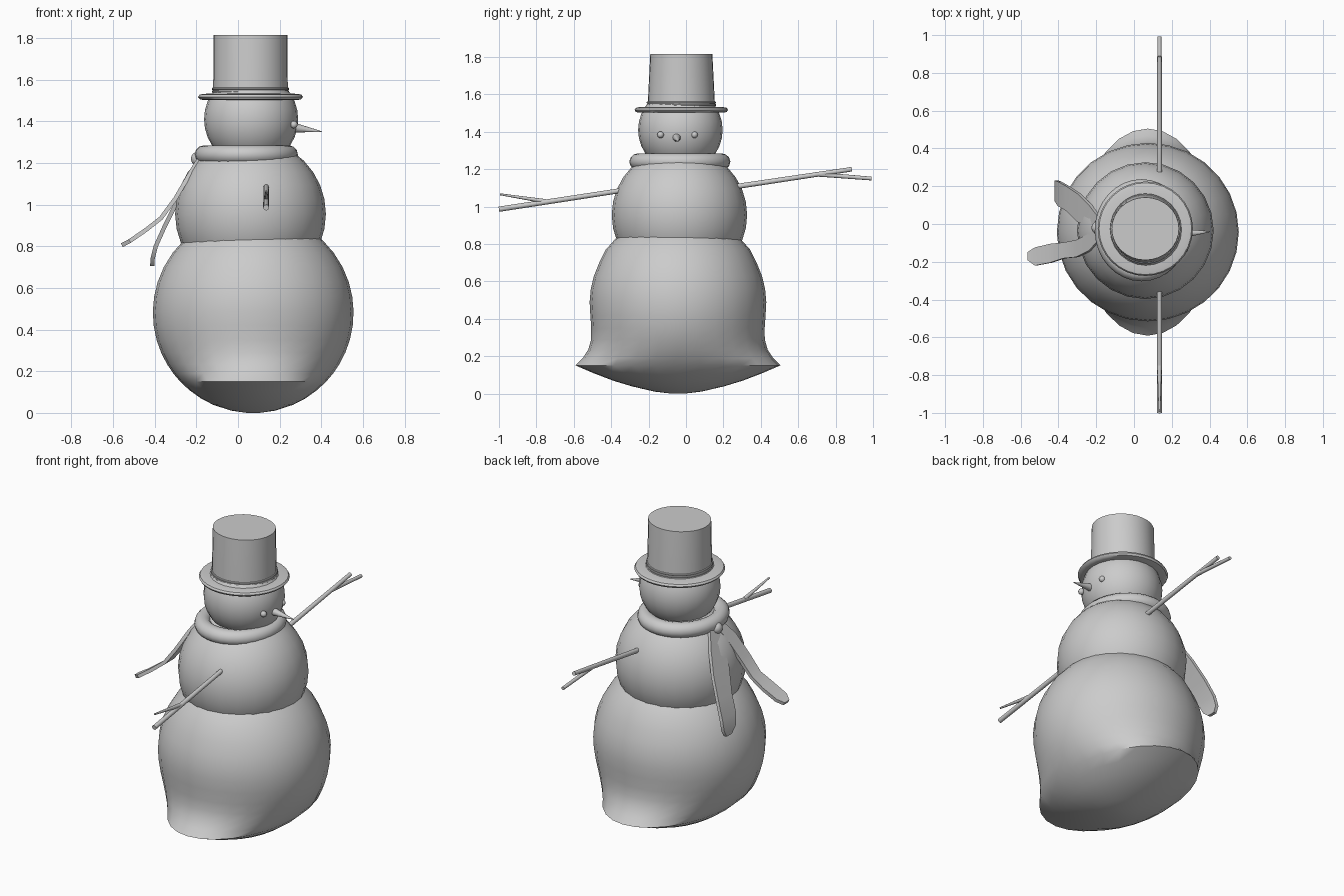
import bpy, bmesh, math
from mathutils import Vector

if "Cube" in bpy.data.objects:
    bpy.data.objects.remove(bpy.data.objects["Cube"])


def finish(name, bm, angle=40):
    bmesh.ops.recalc_face_normals(bm, faces=bm.faces)
    me = bpy.data.meshes.new(name)
    bm.to_mesh(me)
    bm.free()
    ob = bpy.data.objects.new(name, me)
    bpy.context.collection.objects.link(ob)
    bpy.ops.object.select_all(action='DESELECT')
    bpy.context.view_layer.objects.active = ob
    ob.select_set(True)
    bpy.ops.object.shade_smooth_by_angle(angle=math.radians(angle))
    return ob


def skin(bm, rings):
    """Bridge successive vertex rings and cap both ends."""
    for a, b in zip(rings, rings[1:]):
        n = len(a)
        for i in range(n):
            bm.faces.new((a[i], a[(i + 1) % n], b[(i + 1) % n], b[i]))
    bm.faces.new(rings[0])
    bm.faces.new(rings[-1])


def loft(name, cx, cy, profile, n=24, angle=40):
    """Stack of elliptical rings; profile rows are (z, rx, ry)."""
    bm = bmesh.new()
    rings = [[bm.verts.new((cx + rx * math.cos(2 * math.pi * i / n),
                            cy + ry * math.sin(2 * math.pi * i / n), z))
              for i in range(n)] for z, rx, ry in profile]
    skin(bm, rings)
    return finish(name, bm, angle)


def ball(name, centre, r, n=24):
    bm = bmesh.new()
    bmesh.ops.create_uvsphere(bm, u_segments=n, v_segments=n * 2 // 3, radius=r)
    bmesh.ops.translate(bm, verts=bm.verts, vec=centre)
    return finish(name, bm)


def rod(name, a, b, r1, r2, n=12):
    a, b = Vector(a), Vector(b)
    d = b - a
    bm = bmesh.new()
    bmesh.ops.create_cone(bm, cap_ends=True, segments=n, radius1=r1, radius2=r2, depth=d.length)
    bmesh.ops.rotate(bm, verts=bm.verts, matrix=d.to_track_quat('Z', 'Y').to_matrix())
    bmesh.ops.translate(bm, verts=bm.verts, vec=(a + b) / 2)
    return finish(name, bm)


def ring(name, centre, major, minor, stretch, n=32, m=12):
    """Torus with elliptical outline."""
    bm = bmesh.new()
    g = []
    for i in range(n):
        t = 2 * math.pi * i / n
        g.append([])
        for j in range(m):
            p = 2 * math.pi * j / m
            r = major + minor * math.cos(p)
            g[i].append(bm.verts.new((centre[0] + r * math.cos(t),
                                      centre[1] + r * stretch * math.sin(t),
                                      centre[2] + minor * math.sin(p))))
    for i in range(n):
        for j in range(m):
            k, q = (i + 1) % n, (j + 1) % m
            bm.faces.new((g[i][j], g[k][j], g[k][q], g[i][q]))
    return finish(name, bm)


def ribbon(name, path, thick=0.02):
    """Flat strip; path rows are (x, y, z, half width along y)."""
    bm = bmesh.new()
    rings = []
    for i, (x, y, z, w) in enumerate(path):
        p, q = path[max(i - 1, 0)], path[min(i + 1, len(path) - 1)]
        nrm = Vector((-(q[2] - p[2]), 0, q[0] - p[0])).normalized() * thick / 2
        c = Vector((x, y, z))
        side = Vector((0, w, 0))
        rings.append([bm.verts.new(c + nrm * s + side * t)
                      for s, t in ((1, 1), (1, -1), (-1, -1), (-1, 1))])
    skin(bm, rings)
    return finish(name, bm)


# Lower body: sphere whose base is flared sideways; rows are (z, y stretch)
R = 0.482
rows = [(0.001, 1.1), (0.012, 1.18), (0.04, 1.28), (0.07, 1.38), (0.11, 1.47), (0.152, 1.56),
        (0.19, 1.33), (0.235, 1.16), (0.29, 1.05), (0.35, 1), (0.42, .98), (0.49, .98),
        (0.56, .98), (0.63, .98), (0.70, .98), (0.77, 1), (0.83, 1), (0.88, 1),
        (0.92, 1), (0.95, 1), (0.962, 1)]
prof = []
for z, k in rows:
    r = math.sqrt(R * R - (z - R) ** 2)
    prof.append((z - 0.001, r, r * k))
loft('lower_body', 0.073, -0.043, prof, 28)

# Upper balls
ball('middle_body', (0.06, -0.035, 0.955), 0.362)
ball('head', (0.063, -0.03, 1.41), 0.226)

# Face
for i, y in enumerate((-0.136, 0.045)):
    ball('eye_%d' % i, (0.268, y, 1.384), 0.018, 12)
rod('nose', (0.27, -0.05, 1.37), (0.403, -0.04, 1.35), 0.023, 0.002)

# Hat: brim, bands and crown
HX, HY = 0.06, -0.025
loft('hat_brim', HX, HY, [(1.502, .225, .225), (1.506, .243, .243), (1.517, .252, .25),
                          (1.528, .245, .243), (1.532, .225, .225), (1.534, .17, .17)], 32)
for i, z in enumerate((1.543, 1.556)):
    ring('hat_band_%d' % i, (HX, HY, z), 0.18, 0.006, 1, 32, 8)
loft('hat_crown', HX, HY, [(1.52, .18, .18), (1.56, .179, .179), (1.815, .178, .166)], 32)

# Scarf: collar, knot and two tails
ring('scarf_collar', (0.04, -0.033, 1.24), 0.203, 0.045, 1.09)
ball('scarf_knot', (-0.19, -0.02, 1.22), 0.036, 12)
ribbon('scarf_tail_back', [(-.18, .0, 1.23, .035), (-.23, .045, 1.14, .055), (-.29, .085, 1.02, .075),
                           (-.35, .135, .90, .065), (-.395, .16, .80, .065), (-.41, .175, .74, .055),
                           (-.412, .185, .705, .025)])
ribbon('scarf_tail_front', [(-.18, -.05, 1.23, .035), (-.23, -.095, 1.15, .045), (-.30, -.13, 1.03, .045),
                            (-.37, -.14, .935, .042), (-.44, -.155, .88, .05), (-.52, -.172, .825, .048),
                            (-.558, -.17, .805, .022)])

# Stick arms with twigs
AX = 0.135
rod('arm_front', (AX, -0.30, 1.093), (AX, -1.0, 0.986), 0.013, 0.014)
rod('twig_front', (AX, -0.75, 1.028), (AX, -0.995, 1.066), 0.012, 0.005)
rod('arm_back', (AX, 0.22, 1.10), (AX, 0.887, 1.20), 0.014, 0.012)
rod('twig_back', (AX, 0.71, 1.172), (AX, 0.992, 1.15), 0.012, 0.01)
